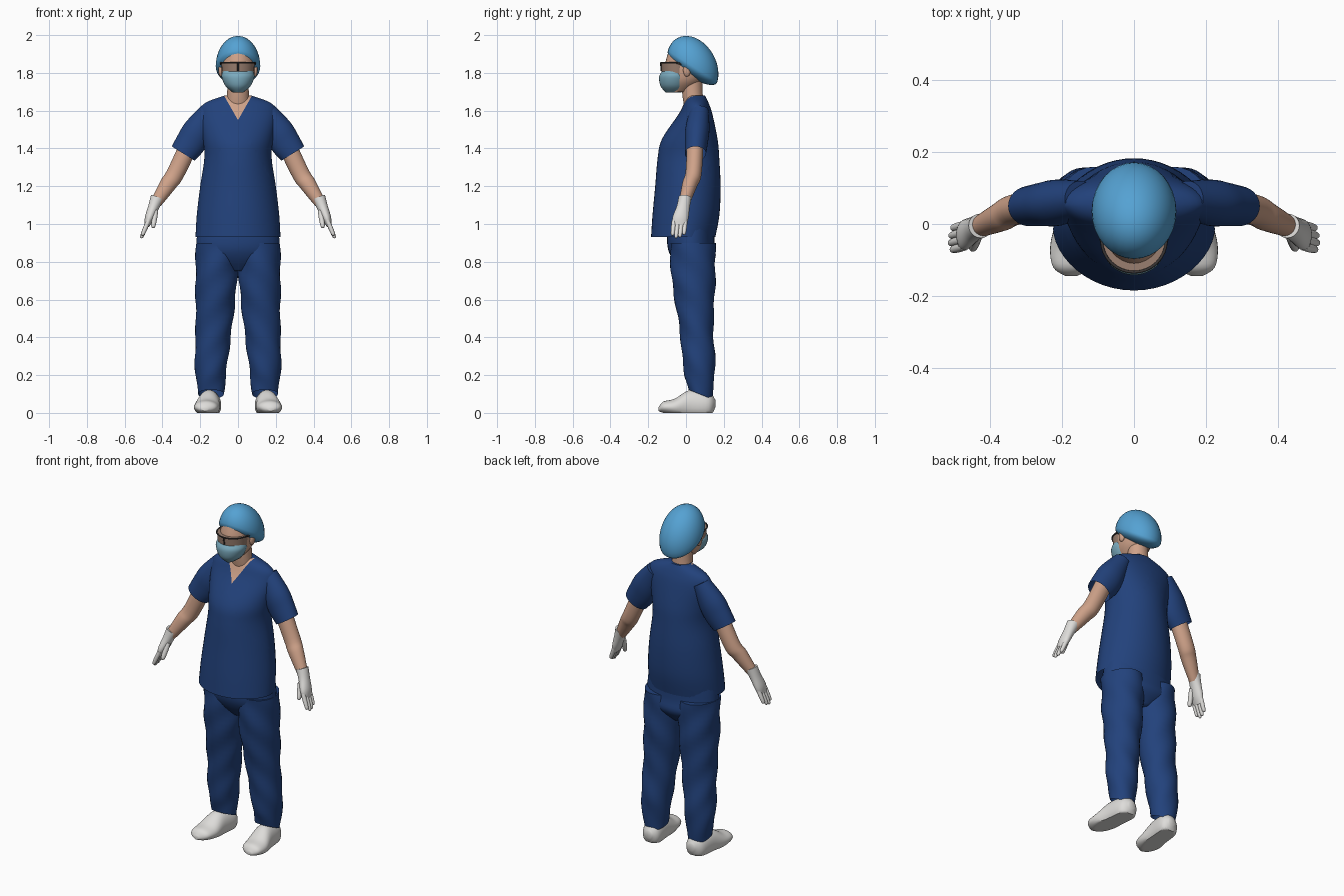
import bpy, bmesh, math
from mathutils import Vector, Matrix

cube = bpy.data.objects.get("Cube")
if cube:
    bpy.data.objects.remove(cube, do_unlink=True)

UP, BACK = Vector((0, 0, 1)), Vector((0, 1, 0))


def material(name, *rgb):
    mat = bpy.data.materials.new(name)
    mat.use_nodes = True
    mat.diffuse_color = (*rgb, 1)
    shader = next(node for node in mat.node_tree.nodes if node.type == 'BSDF_PRINCIPLED')
    shader.inputs["Base Color"].default_value = (*rgb, 1)
    return mat


SCRUBS = material("navy scrubs", .016, .054, .2)
CAP = material("sky blue cap", .09, .36, .65)
MASK = material("pale blue mask", .2, .41, .52)
SKIN = material("skin", .62, .36, .25)
WHITE = material("white glove and shoe", .73, .72, .7)
LENS = material("tinted lens", .32, .21, .16)
FRAME = material("dark frame", .04, .035, .035)


def finish(name, bm, mat, edit=None):
    """Turn a bmesh into a smooth-shaded object."""
    bmesh.ops.recalc_face_normals(bm, faces=bm.faces)
    mesh = bpy.data.meshes.new(name)
    mesh.materials.append(mat)
    if edit:
        edit(bm, mesh)
    bm.to_mesh(mesh)
    bm.free()
    mesh.shade_smooth()
    mesh.set_sharp_from_angle(angle=math.radians(50))
    bpy.context.collection.objects.link(bpy.data.objects.new(name, mesh))


def spline(stations, steps):
    """Catmull-Rom interpolation between cross-sections."""
    last = len(stations) - 1
    for i in range(last):
        near = [stations[max(0, min(last, i + k))] for k in (-1, 0, 1, 2)]
        for step in range(steps):
            t = step / steps
            yield [q + t / 2 * (r - p + t * (2 * p - 5 * q + 4 * r - s + t * (3 * (q - r) + s - p)))
                   for p, q, r, s in zip(*near)]
    yield stations[-1]


def tube(name, mat, stations, axis=UP, toward=BACK, side=1, open_start=False, open_end=False,
         segments=32, steps=5, pinch=1, folds=0, edit=None):
    """Loft of elliptical sections: centre x, y, z, half width, half depth."""
    axis = Vector(axis).normalized()
    depth = (toward - axis * toward.dot(axis)).normalized()
    width = depth.cross(axis)
    bm, rings = bmesh.new(), []
    for x, y, z, half_width, half_depth in spline(stations, steps):
        ring = []
        for k in range(segments):
            angle = math.tau * k / segments
            across, along = math.cos(angle), math.sin(angle)
            if along < 0:
                along = -abs(along) ** pinch
            ripple = 1 + folds * math.sin(3 * angle + 32 * z)
            point = Vector((x, y, z)) + ripple * (
                width * half_width * across + depth * half_depth * along)
            ring.append(bm.verts.new((point.x * side, point.y, max(point.z, 0))))
        rings.append(ring)
    for low, high in zip(rings, rings[1:]):
        for k in range(segments):
            bm.faces.new((low[k - 1], low[k], high[k], high[k - 1]))
    if not open_start:
        bm.faces.new(rings[0])
    if not open_end:
        bm.faces.new(rings[-1])
    finish(name, bm, mat, edit)


def blob(name, mat, centre, size, tilt=0, lean=0, under=1):
    """Ellipsoid, tilted about x, sheared forward, with a flattened underside."""
    bm = bmesh.new()
    bmesh.ops.create_uvsphere(bm, u_segments=32, v_segments=20, radius=1)
    for vert in bm.verts:
        vert.co *= Vector(size)
        if vert.co.z < 0:
            vert.co.z *= under
        vert.co.y -= lean * vert.co.z
    bm.transform(Matrix.Translation(centre) @ Matrix.Rotation(tilt, 4, 'X'))
    finish(name, bm, mat)


def finger(name, base, tip, radius, side):
    """Tapered digit with a rounded end."""
    base, tip = Vector(base), Vector(tip)
    sections = [(*base.lerp(tip, t), radius * scale, radius * scale)
                for t, scale in ((0, 1), (.5, 1), (.9, .8), (1, .3))]
    tube(name, WHITE, sections, axis=tip - base, side=side, segments=12)


def wire(name, points, radius):
    curve = bpy.data.curves.new(name, 'CURVE')
    curve.dimensions = '3D'
    curve.bevel_depth = radius
    curve.use_fill_caps = True
    path = curve.splines.new('POLY')
    path.points.add(len(points) - 1)
    for control, point in zip(path.points, points):
        control.co = (*point, 1)
    curve.materials.append(FRAME)
    bpy.context.collection.objects.link(bpy.data.objects.new(name, curve))


def cut_neckline(bm, mesh):
    """Cut the V opening and show skin inside it."""
    mesh.materials.append(SKIN)
    bottom, slope = 1.55, 1.75
    for sign in (-1, 1):
        bmesh.ops.bisect_plane(bm, geom=bm.verts[:] + bm.edges[:] + bm.faces[:],
                               plane_co=UP * bottom, plane_no=(sign * slope, 0, -1))
    for face in bm.faces:
        centre = face.calc_center_median()
        if centre.y < .05 and centre.z - bottom > slope * abs(centre.x):
            face.material_index = 1


def slope_hem(bm, mesh):
    """Drop the trouser hem towards the heel."""
    for vert in bm.verts:
        if vert.co.z < .2:
            vert.co.z -= (vert.co.y - .07) * (.8 - 4 * vert.co.z)


# Tunic and trouser top
tube("tunic", SCRUBS, [
    (0, -.015, .93, .225, .17), (0, 0, 1.05, .218, .177), (0, .01, 1.2, .2, .173),
    (0, .013, 1.35, .178, .163), (0, .02, 1.45, .186, .147), (0, .05, 1.58, .203, .09),
    (0, .055, 1.64, .175, .065), (0, .055, 1.68, .07, .045)],
    open_start=True, segments=48, pinch=1.15, edit=cut_neckline)
tube("trouser_hips", SCRUBS, [
    (0, .04, .75, .05, .06), (0, .04, .82, .2, .115),
    (0, .025, .9, .22, .125), (0, .03, 1.05, .2, .12)])

# Head, neck, mask and cap
tube("neck", SKIN, [(0, .05, 1.58, .07, .05), (0, .035, 1.68, .058, .054), (0, .03, 1.8, .056, .055)])
tube("head", SKIN, [
    (0, -.04, 1.7, .035, .05), (0, -.01, 1.76, .078, .1),
    (0, .005, 1.84, .09, .117), (0, .01, 1.92, .08, .1)])
tube("surgical_mask", MASK, [
    (0, -.065, 1.695, .025, .04), (0, -.065, 1.73, .066, .07),
    (0, -.062, 1.78, .087, .08), (0, -.06, 1.81, .08, .066)])
blob("surgical_cap", CAP, (0, .035, 1.835), (.118, .155, .137), tilt=-.56, lean=.3, under=.4)

# Safety glasses
tube("lenses", LENS, [(0, -.045, 1.8, .084, .083), (0, -.045, 1.853, .088, .087)])
arc = [math.pi * (i / 16 - .5) for i in range(17)]
wire("glasses_brow", [(.09 * math.sin(a), -.045 - .089 * math.cos(a), 1.853) for a in arc], .004)
wire("glasses_bridge", [(0, -.131, 1.81), (0, -.133, 1.85)], .004)

for side, tag in ((1, "left_"), (-1, "right_")):
    wire(tag + "temple", [(side * .09, -.05, 1.853), (side * .094, .01, 1.84)], .005)
    blob(tag + "ear", SKIN, (side * .09, .005, 1.815), (.014, .02, .035))

    # Trouser leg and shoe
    tube(tag + "trouser_leg", SCRUBS, [
        (.143, .075, .1, .068, .063), (.143, .07, .25, .085, .085), (.128, .055, .45, .096, .09),
        (.115, .04, .7, .11, .115), (.11, .035, .9, .112, .12)],
        side=side, open_start=True, steps=8, folds=.035, edit=slope_hem)
    tube(tag + "shoe", WHITE, [
        (.14, .155, .05, .02, .02), (.145, .12, .04, .055, .07), (.155, .02, .04, .06, .08),
        (.165, -.06, .03, .068, .045), (.17, -.12, .03, .055, .03), (.175, -.145, .02, .015, .01)],
        axis=-BACK, toward=UP, side=side)

    # Sleeve and bare arm
    tube(tag + "sleeve", SCRUBS, [
        (.15, .07, 1.6, .05, .05), (.21, .06, 1.5, .077, .064),
        (.25, .055, 1.43, .08, .061), (.29, .05, 1.373, .071, .056)],
        axis=(.53, 0, -.85), side=side, open_end=True)
    tube(tag + "arm", SKIN, [
        (.24, .05, 1.46, .05, .045), (.33, .04, 1.27, .047, .043),
        (.37, .02, 1.21, .044, .04), (.435, -.01, 1.11, .03, .028)],
        axis=(.48, -.2, -.85), side=side)

    # Gloved hand
    tube(tag + "glove", WHITE, [
        (.427, -.005, 1.14, .036, .034), (.447, -.015, 1.09, .029, .035),
        (.47, -.03, 1.03, .024, .042), (.483, -.035, .99, .013, .034)],
        axis=(.38, -.1, -.91), side=side, segments=24)
    for i, reach in enumerate((.9, 1.05, 1, .85)):
        base = Vector((.473, -.063 + .02 * i, 1.02))
        finger(f"{tag}finger_{i + 1}", base, base + reach * Vector((.038, -.01, -.09)), .012, side)
    finger(tag + "thumb", (.436, -.034, 1.07), (.45, -.07, .98), .014, side)
